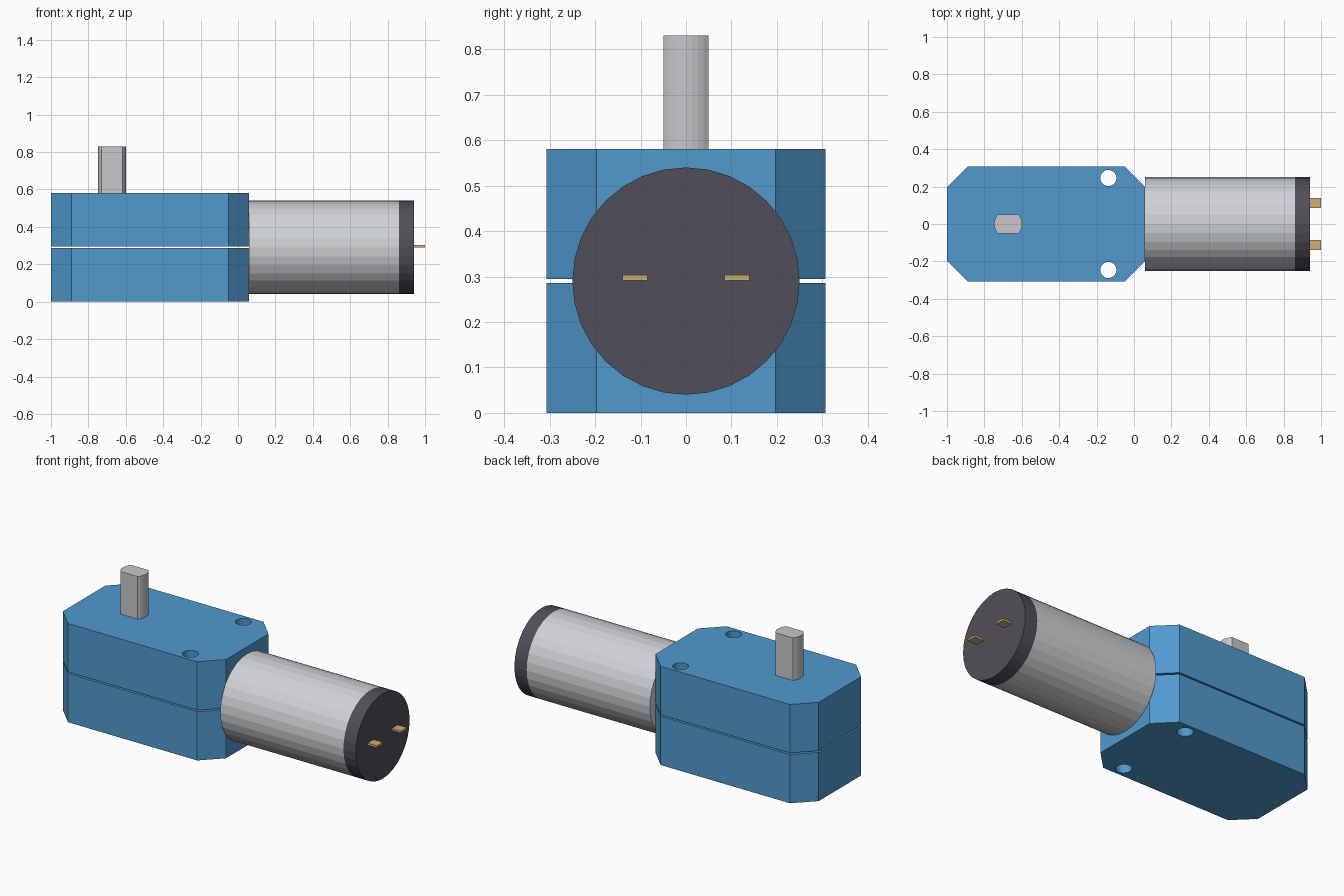
import bpy
import bmesh
from math import sin, cos, pi, asin
from mathutils import Matrix

cube = bpy.data.objects.get("Cube")
if cube:
    bpy.data.objects.remove(cube, do_unlink=True)


def material(name, rgb):
    # sRGB bytes converted to linear
    lin = [((c / 255 + 0.055) / 1.055) ** 2.4 for c in rgb]
    mat = bpy.data.materials.new(name)
    mat.use_nodes = True
    mat.diffuse_color = (*lin, 1)
    mat.node_tree.nodes["Principled BSDF"].inputs["Base Color"].default_value = (*lin, 1)
    return mat


BLUE = material("housing blue", (80, 154, 206))
STEEL = material("motor steel", (208, 210, 213))
SHAFT = material("shaft grey", (200, 200, 203))
DARK = material("cap dark grey", (80, 79, 88))
BRASS = material("terminal brass", (207, 176, 112))


def finish(name, bm, mat):
    bmesh.ops.recalc_face_normals(bm, faces=bm.faces[:])
    mesh = bpy.data.meshes.new(name)
    bm.to_mesh(mesh)
    bm.free()
    mesh.materials.append(mat)
    obj = bpy.data.objects.new(name, mesh)
    bpy.context.collection.objects.link(obj)
    return obj


def circle(x, y, radius, sides):
    return [(x + radius * cos(2 * pi * i / sides), y + radius * sin(2 * pi * i / sides))
            for i in range(sides)]


def prism(name, loops, z0, z1, mat):
    """Extrude an outline, with optional hole loops, from z0 up to z1."""
    bm = bmesh.new()
    edges = []
    for loop in loops:
        vs = [bm.verts.new((x, y, z0)) for x, y in loop]
        edges += [bm.edges.new((vs[i - 1], vs[i])) for i in range(len(vs))]
    if len(loops) == 1:
        bm.faces.new(vs)
    else:
        bmesh.ops.triangle_fill(bm, edges=edges, use_beauty=True)
    new = bmesh.ops.extrude_face_region(bm, geom=bm.faces[:], use_keep_orig=True)
    top = [g for g in new["geom"] if isinstance(g, bmesh.types.BMVert)]
    bmesh.ops.translate(bm, verts=top, vec=(0, 0, z1 - z0))
    return finish(name, bm, mat)


def barrel(name, x0, x1, radius, mat):
    """Cylinder lying along x."""
    bm = bmesh.new()
    place = Matrix.Translation(((x0 + x1) / 2, 0, 0.29)) @ Matrix.Rotation(pi / 2, 4, "Y")
    bmesh.ops.create_cone(bm, cap_ends=True, segments=32, radius1=radius,
                          radius2=radius, depth=x1 - x0, matrix=place)
    return finish(name, bm, mat)


# Gearbox housing: two chamfered halves with a thin gap and two screw holes
x0, x1, w, c = -1.0, 0.06, 0.307, 0.11
outline = [(x0, c - w), (x0 + c, -w), (x1 - c, -w), (x1, c - w),
           (x1, w - c), (x1 - c, w), (x0 + c, w), (x0, w - c)]
holes = [circle(-0.137, y, 0.043, 24) for y in (-0.246, 0.246)]
prism("housing_lower", [outline] + holes, 0, 0.286, BLUE)
prism("housing_upper", [outline] + holes, 0.295, 0.58, BLUE)

# Output shaft: round bar with two flats
r, flat, steps = 0.075, 0.05, 8
a = asin(flat / r)
arc = [(r * cos(-a + 2 * a * i / steps), r * sin(-a + 2 * a * i / steps))
       for i in range(steps + 1)]
profile = arc + [(-x, -y) for x, y in arc]
prism("output_shaft", [[(x - 0.673, y) for x, y in profile]], 0.57, 0.83, SHAFT)

# Motor can and end cap
barrel("motor_can", 0.06, 0.86, 0.25, STEEL)
barrel("motor_end_cap", 0.86, 0.94, 0.25, DARK)

# Terminals
for side, s in (("left", 1), ("right", -1)):
    tab = [(0.93, s * 0.085), (1.0, s * 0.085), (1.0, s * 0.14), (0.93, s * 0.14)]
    prism("terminal_" + side, [tab], 0.291, 0.303, BRASS)
